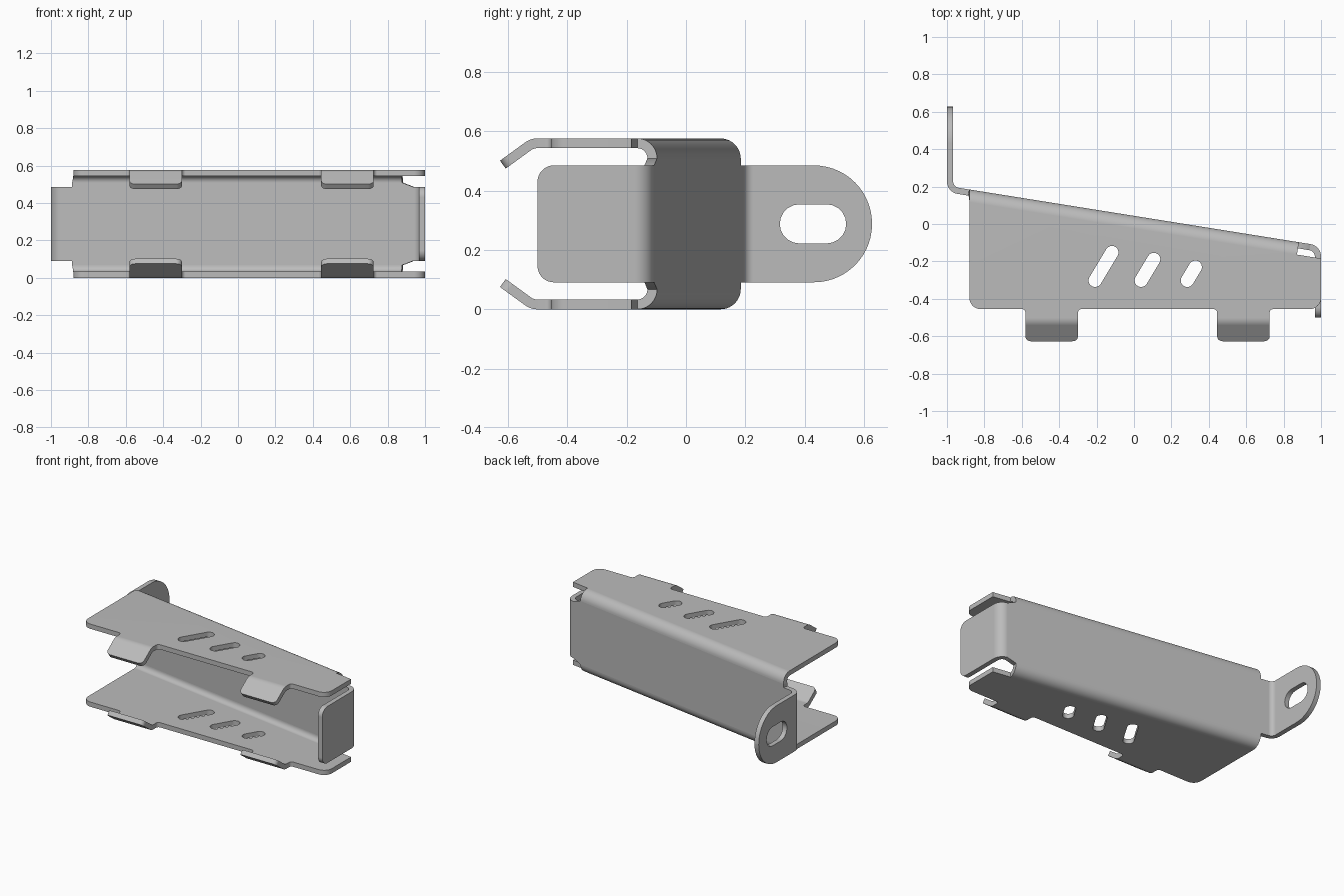
import bpy, bmesh
from math import pi, sin, cos, atan, tan, radians
from mathutils import Vector

if "Cube" in bpy.data.objects:
    bpy.data.objects.remove(bpy.data.objects["Cube"])

T = 0.033            # sheet thickness
R = 0.067            # outer bend radius
H = 0.576            # overall height
SLANT = atan(0.16)   # slope of the back wall in plan
ALONG = Vector((cos(SLANT), -sin(SLANT), 0))
OUT = Vector((sin(SLANT), cos(SLANT), 0))
WALL = Vector((0, 0.0435, 0))
UP = Vector((0, 0, 1))

steel = bpy.data.materials.new("grey steel")
steel.use_nodes = True
GREY = (0.5, 0.5, 0.5, 1)
steel.diffuse_color = GREY
steel.node_tree.nodes["Principled BSDF"].inputs["Base Color"].default_value = GREY


def rounded(corners, steps=8):
    """Outline from (x, y, radius) corners, each radius turned into a fillet."""
    pts = []
    for i, (x, y, r) in enumerate(corners):
        c = Vector((x, y))
        if r == 0:
            pts.append(c)
            continue
        a = (Vector(corners[i - 1][:2]) - c).normalized()
        b = (Vector(corners[(i + 1) % len(corners)][:2]) - c).normalized()
        half = a.angle(b) / 2
        mid = c + (a + b).normalized() * (r / sin(half))
        start = c + a * (r / tan(half)) - mid
        end = c + b * (r / tan(half)) - mid
        sweep = pi - 2 * half
        for k in range(steps + 1):
            f = k / steps
            pts.append(mid + (start * sin((1 - f) * sweep) + end * sin(f * sweep)) / sin(sweep))
    return pts


def slot(a, b, r, steps=10):
    """Long hole with round ends centred on a and b."""
    a, b = Vector(a), Vector(b)
    d = (b - a).normalized() * r
    side = Vector((-d.y, d.x))
    pts = []
    for c, s in ((b, 1), (a, -1)):
        for k in range(steps + 1):
            t = pi * k / steps
            pts.append(c + s * (d * sin(t) - side * cos(t)))
    return pts


def sheet(outline, holes):
    """Flat plate with holes; its outer face lies on z = 0."""
    bm = bmesh.new()
    for loop in [outline] + holes:
        vs = [bm.verts.new((p.x, p.y, 0)) for p in loop]
        for i, v in enumerate(vs):
            bm.edges.new((vs[i - 1], v))
    bmesh.ops.triangle_fill(bm, edges=bm.edges[:], use_beauty=True, normal=UP)
    bmesh.ops.dissolve_limit(bm, angle_limit=0.001, verts=[], edges=bm.edges[:])
    ext = bmesh.ops.extrude_face_region(bm, geom=bm.faces[:], use_keep_orig=True)
    for v in ext["geom"]:
        if isinstance(v, bmesh.types.BMVert):
            v.co.z -= T
    return bm


def fold(bm, point, direction, radius, angle, steps=10):
    """Bend everything beyond a line; a negative radius bends towards +z."""
    arc = abs(radius) * angle
    for k in range(steps + 1):
        bmesh.ops.bisect_plane(bm, geom=bm.verts[:] + bm.edges[:] + bm.faces[:], dist=1e-5,
                               plane_co=point + direction * (arc * k / steps),
                               plane_no=direction)
    for v in bm.verts:
        s = (v.co - point).dot(direction)
        if s > 1e-5:
            rest = max(0, s - arc)
            th = min(s, arc) / radius
            rad = radius + v.co.z
            new_s = rad * sin(th) + rest * cos(th)
            new_z = -radius + rad * cos(th) - rest * sin(th)
            v.co += direction * (new_s - s)
            v.co.z = new_z


def finish(bm, name, place):
    """Place the folded sheet in the model and shade it."""
    for v in bm.verts:
        v.co = place(v.co.copy())
    bmesh.ops.recalc_face_normals(bm, faces=bm.faces[:])
    me = bpy.data.meshes.new(name)
    bm.to_mesh(me)
    bm.free()
    me.materials.append(steel)
    ob = bpy.data.objects.new(name, me)
    bpy.context.collection.objects.link(ob)
    bpy.ops.object.select_all(action='DESELECT')
    ob.select_set(True)
    bpy.context.view_layer.objects.active = ob
    bpy.ops.object.shade_smooth_by_angle(angle=radians(30))
    mod = ob.modifiers.new("even shading", 'WEIGHTED_NORMAL')
    mod.keep_sharp = True


# Back wall with the slotted left lug and the plain right lug
END, HALF, LUG = 0.893, H / 2 - R, 0.197
BEND = pi / 2 - SLANT
top_edge = [(1.377, LUG, 0.055), (0.955, LUG, 0), (END, HALF, 0),
            (-END, HALF, 0), (-END, LUG, 0), (-1.398, LUG, 0.196)]
bottom_edge = [(x, -y, r) for x, y, r in reversed(top_edge)]
wall = sheet(rounded(top_edge + bottom_edge, 14), [slot((-1.245, 0), (-1.153, 0), 0.066)])
fold(wall, Vector((0.9555, 0, 0)), Vector((1, 0, 0)), R, BEND)
fold(wall, Vector((-0.95, 0, 0)), Vector((-1, 0, 0)), T - R, BEND)
finish(wall, "back_wall", lambda c: WALL + ALONG * c.x + OUT * c.z + UP * (c.y + H / 2))

# Upper and lower flanges, each with two bent lips and three slanted slots
FRONT, LIP_END = -0.455, -0.65
bend_line = WALL - OUT * R


def bend_y(x):
    return bend_line.y - (x - bend_line.x) * tan(SLANT)


corners = [(-0.88, FRONT, 0.06)]
for x0, x1 in ((-0.58, -0.30), (0.445, 0.725)):
    corners += [(x0, FRONT, 0.02), (x0, LIP_END, 0.03), (x1, LIP_END, 0.03), (x1, FRONT, 0.02)]
right = bend_line + ALONG * END
left = bend_line - ALONG * END
reach = OUT * (R * pi / 2)
corners += [(1, FRONT, 0.06), (1, bend_y(1), 0), (right.x, right.y, 0)]
corners += [((p + reach).x, (p + reach).y, 0) for p in (right, left)]
corners += [(-0.88, bend_y(-0.88), 0)]
slots = [slot((x, -0.302), (x + n * 0.6, -0.302 + n), 0.035)
         for x, n in ((-0.208, 0.15), (0.038, 0.113), (0.285, 0.072))]

for name, base, sign in (("upper_flange", H, 1), ("lower_flange", 0, -1)):
    flange = sheet(rounded(corners), slots)
    fold(flange, bend_line, OUT, R, pi / 2)
    fold(flange, Vector((0, -0.502, 0)), Vector((0, -1, 0)), R, radians(36))
    finish(flange, name, lambda c: Vector((c.x, c.y, base + sign * c.z)))
